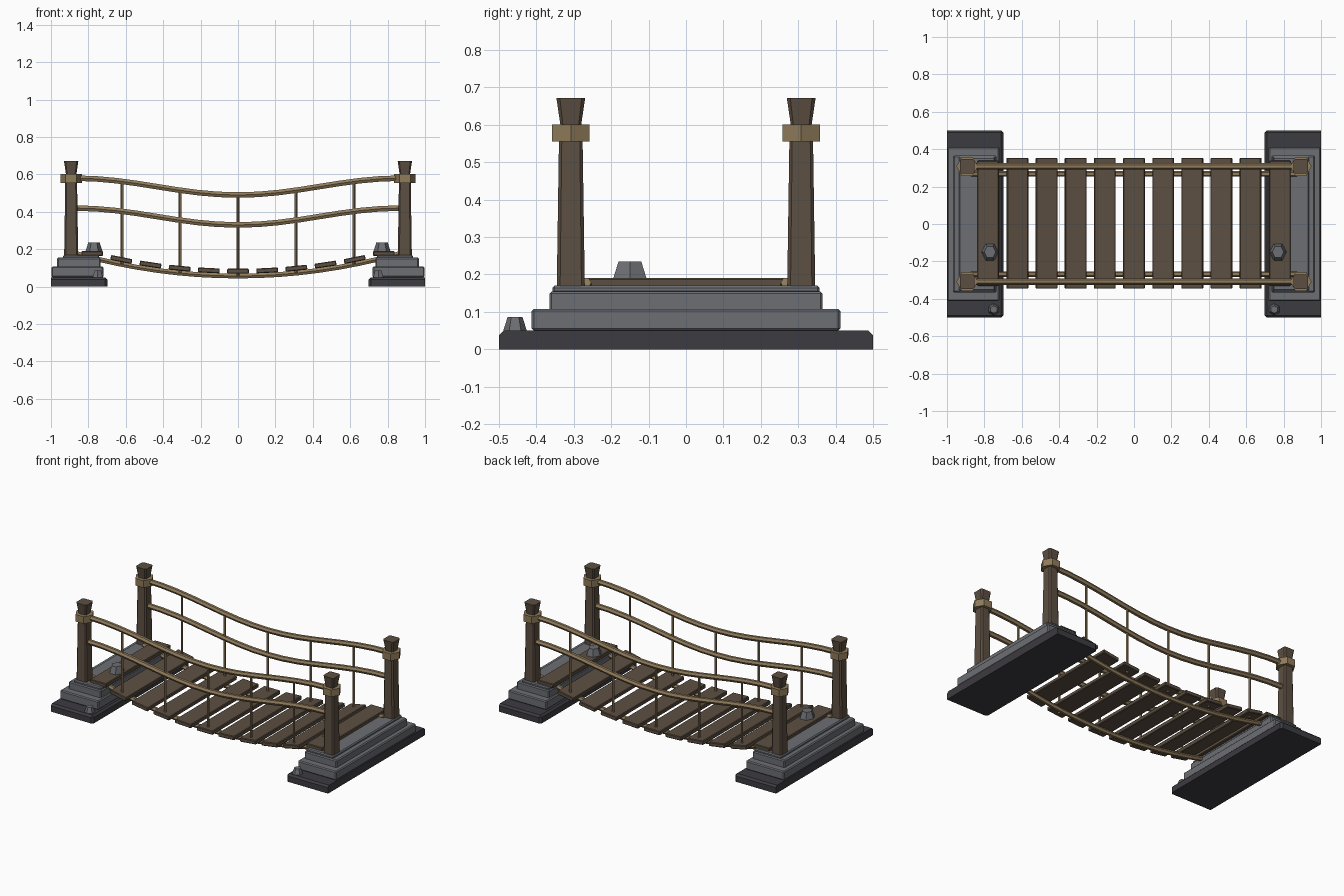
import bpy, bmesh, math
from mathutils import Matrix

cube = bpy.data.objects.get("Cube")
if cube:
    bpy.data.objects.remove(cube, do_unlink=True)


def material(name, rgb):
    m = bpy.data.materials.new(name)
    m.use_nodes = True
    colour = (*rgb, 1)
    m.diffuse_color = colour
    m.node_tree.nodes["Principled BSDF"].inputs["Base Color"].default_value = colour
    return m


WOOD = material("brown wood", (0.108, 0.078, 0.054))
ROPE = material("tan rope", (0.28, 0.2, 0.105))
STONE = material("grey stone", (0.15, 0.157, 0.172))
DARK = material("dark stone", (0.046, 0.043, 0.052))


def finish(name, bm, mat):
    bmesh.ops.recalc_face_normals(bm, faces=bm.faces)
    mesh = bpy.data.meshes.new(name)
    bm.to_mesh(mesh)
    bm.free()
    mesh.materials.append(mat)
    ob = bpy.data.objects.new(name, mesh)
    bpy.context.collection.objects.link(ob)
    return ob


def box(name, mat, centre, size, bevel=0.0, tilt=0.0, flush_x=None):
    """Chamfered block; edges lying on the plane x = flush_x stay sharp."""
    bm = bmesh.new()
    bmesh.ops.create_cube(bm, size=1, matrix=Matrix.Translation(centre)
                          @ Matrix.Rotation(tilt, 4, 'Y') @ Matrix.Diagonal((*size, 1)))
    if bevel:
        low = min(v.co.z for v in bm.verts)
        edges = []
        for e in bm.edges:
            on_side = flush_x is not None and all(abs(v.co.x - flush_x) < 0.001 for v in e.verts)
            on_floor = flush_x is not None and all(v.co.z < low + 0.001 for v in e.verts)
            if not on_side and not on_floor:
                edges.append(e)
        bmesh.ops.bevel(bm, geom=edges, offset=bevel, segments=1, affect='EDGES')
    return finish(name, bm, mat)


def prism(name, mat, x, y, z0, z1, r0, r1, sides=6, turn=0.0, squash=1.0):
    """Tapered upright prism."""
    bm = bmesh.new()
    bmesh.ops.create_cone(bm, cap_ends=True, segments=sides, radius1=r0, radius2=r1,
                          depth=z1 - z0, matrix=Matrix.Translation((x, y, (z0 + z1) / 2))
                          @ Matrix.Diagonal((squash, 1, 1, 1)) @ Matrix.Rotation(turn, 4, 'Z'))
    return finish(name, bm, mat)


def post_part(name, x, y, z0, z1, w0, w1):
    """Tapered square timber with chamfered corners."""
    bm = bmesh.new()
    bmesh.ops.create_cube(bm, size=1)
    uprights = [e for e in bm.edges if abs(e.verts[0].co.z - e.verts[1].co.z) > 0.5]
    bmesh.ops.bevel(bm, geom=uprights, offset=0.12, segments=1, affect='EDGES')
    for v in bm.verts:
        w = w1 if v.co.z > 0 else w0
        v.co = (x + v.co.x * w, y + v.co.y * w, z1 if v.co.z > 0 else z0)
    return finish(name, bm, WOOD)


def rope(name, points, radius):
    """Six-sided faceted rope along a path."""
    curve = bpy.data.curves.new(name, 'CURVE')
    curve.dimensions = '3D'
    curve.bevel_depth = radius
    curve.bevel_resolution = 1
    curve.use_fill_caps = True
    spline = curve.splines.new('POLY')
    spline.points.add(len(points) - 1)
    for p, co in zip(spline.points, points):
        p.co = (*co, 1)
    spline.use_smooth = False
    curve.materials.append(ROPE)
    ob = bpy.data.objects.new(name, curve)
    bpy.context.collection.objects.link(ob)


SPAN, POST_X, POST_Y = 0.87, 0.892, 0.308


def rail_z(x, low, rise):
    return low + rise / 2 * (1 - math.cos(math.pi * x / SPAN))


def deck_z(x, low):
    return low + 0.16 * x * x


# Stone abutments with steps, loose rocks and posts
for s, side in ((1, "left"), (-1, "right")):
    box(f"{side}_foundation", DARK, (s * 0.849, 0, 0.025), (0.302, 1, 0.05), 0.012, flush_x=s)
    steps = ((0.72, 0.997, 0.413, 0.05, 0.108),
             (0.735, 0.967, 0.365, 0.10, 0.155),
             (0.742, 0.935, 0.357, 0.15, 0.17))
    for i, (x0, x1, y, z0, z1) in enumerate(steps):
        box(f"{side}_stone_step_{i + 1}", STONE, (s * (x0 + x1) / 2, 0, (z0 + z1) / 2),
            (x1 - x0, 2 * y, z1 - z0), 0.006)
    prism(f"{side}_large_rock", STONE, s * 0.77, -0.15, 0.185, 0.235, 0.053, 0.035,
          turn=math.pi / 6, squash=0.88)
    prism(f"{side}_small_rock", STONE, s * 0.75, -0.457, 0.048, 0.086, 0.032, 0.02)
    for t, end in ((-1, "front"), (1, "back")):
        x, y = s * POST_X, t * POST_Y
        post_part(f"{side}_{end}_post", x, y, 0.165, 0.6, 0.075, 0.062)
        post_part(f"{side}_{end}_post_cap", x, y, 0.595, 0.672, 0.054, 0.077)
        prism(f"{side}_{end}_rope_collar", ROPE, x, y, 0.555, 0.601, 0.058, 0.058,
              turn=math.pi / 6)

# Deck planks following the sag, the end ones lying flat on the stone
for i in range(-5, 6):
    x = i * 0.156
    last = abs(i) == 5
    tilt = 0 if last else -math.atan(0.32 * x)
    z = 0.177 if last else deck_z(x, 0.083)
    box(f"plank_{i + 6}", WOOD, (x, 0.004, z), (0.116, 0.67 if last else 0.7, 0.026),
        0.004, tilt)

# Handrails, deck ropes and hangers on both sides
xs = [SPAN * k / 8 for k in range(-8, 9)]
for t, end in ((-1, "front"), (1, "back")):
    y = t * POST_Y
    rope(f"{end}_top_rail", [(x, y, rail_z(x, 0.49, 0.09)) for x in xs], 0.017)
    rope(f"{end}_middle_rail", [(x, y, rail_z(x, 0.33, 0.09)) for x in xs], 0.017)
    rope(f"{end}_deck_rope", [(x, t * 0.268, deck_z(x, 0.057)) for x in xs], 0.015)
    for k in range(-2, 3):
        x = k * 0.31
        rope(f"{end}_hanger_{k + 3}",
             [(x, y, deck_z(x, 0.06)), (x, y, rail_z(x, 0.49, 0.09))], 0.008)
